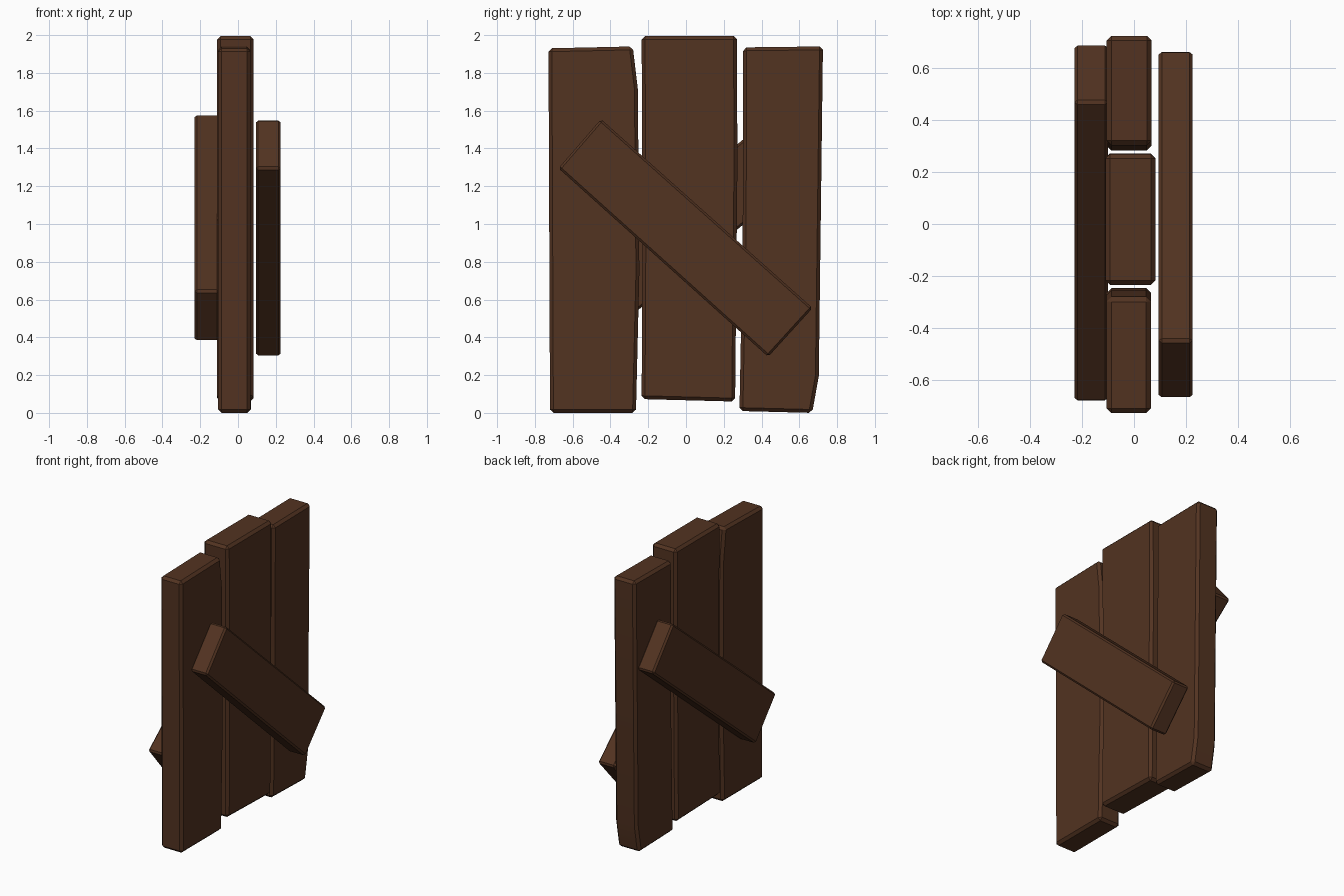
import bpy, bmesh, math

if "Cube" in bpy.data.objects:
    bpy.data.objects.remove(bpy.data.objects["Cube"])

wood = bpy.data.materials.new("dark_wood")
wood.diffuse_color = (0.085, 0.033, 0.015, 1)
wood.use_nodes = True
wood.node_tree.nodes["Principled BSDF"].inputs["Base Color"].default_value = wood.diffuse_color


def board(name, outline, x0, x1, bevel):
    """Extrude a (y, z) outline along x and chamfer its sharp edges."""
    bm = bmesh.new()
    base = bm.faces.new([bm.verts.new((x0, y, z)) for y, z in outline])
    ext = bmesh.ops.extrude_face_region(bm, geom=[base], use_keep_orig=True)
    moved = [v for v in ext["geom"] if isinstance(v, bmesh.types.BMVert)]
    bmesh.ops.translate(bm, verts=moved, vec=(x1 - x0, 0, 0))
    bmesh.ops.recalc_face_normals(bm, faces=bm.faces)
    # chamfer only true corners, not the slight bends in the long sides
    sharp = [e for e in bm.edges if e.calc_face_angle(0) > math.radians(40)]
    bmesh.ops.bevel(bm, geom=sharp, offset=bevel, segments=1,
                    profile=0.5, affect='EDGES', clamp_overlap=True)
    me = bpy.data.meshes.new(name)
    bm.to_mesh(me)
    bm.free()
    me.materials.append(wood)
    ob = bpy.data.objects.new(name, me)
    bpy.context.collection.objects.link(ob)
    bpy.ops.object.select_all(action='DESELECT')
    ob.select_set(True)
    bpy.context.view_layer.objects.active = ob
    bpy.ops.object.shade_smooth_by_angle(angle=math.radians(30))
    return ob


# upright planks
board("left_plank", [(-0.72, 0.005), (-0.265, 0.005), (-0.247, 0.75),
                     (-0.255, 1.72), (-0.282, 1.945), (-0.728, 1.935)],
      -0.105, 0.065, 0.018)
board("middle_plank", [(-0.235, 0.078), (0.26, 0.065), (0.272, 1.3),
                       (0.27, 2.0), (-0.235, 2.0), (-0.23, 1.0)],
      -0.11, 0.083, 0.018)
board("right_plank", [(0.283, 0.015), (0.668, 0.005), (0.703, 0.2),
                      (0.725, 1.945), (0.303, 1.94), (0.3, 0.9)],
      -0.105, 0.068, 0.018)

# diagonal braces on both sides
board("front_brace", [(-0.675, 1.30), (-0.45, 1.56), (0.67, 0.56), (0.435, 0.302)],
      0.095, 0.226, 0.012)
board("back_brace", [(-0.687, 0.65), (0.47, 1.588), (0.695, 1.32), (-0.46, 0.382)],
      -0.229, -0.10, 0.012)

# centre the bounds on y and drop to the ground
obs = list(bpy.context.collection.objects)
pts = [v.co for o in obs for v in o.data.vertices]
low = min(p.z for p in pts)
for o in obs:
    for v in o.data.vertices:
        v.co.z -= low
